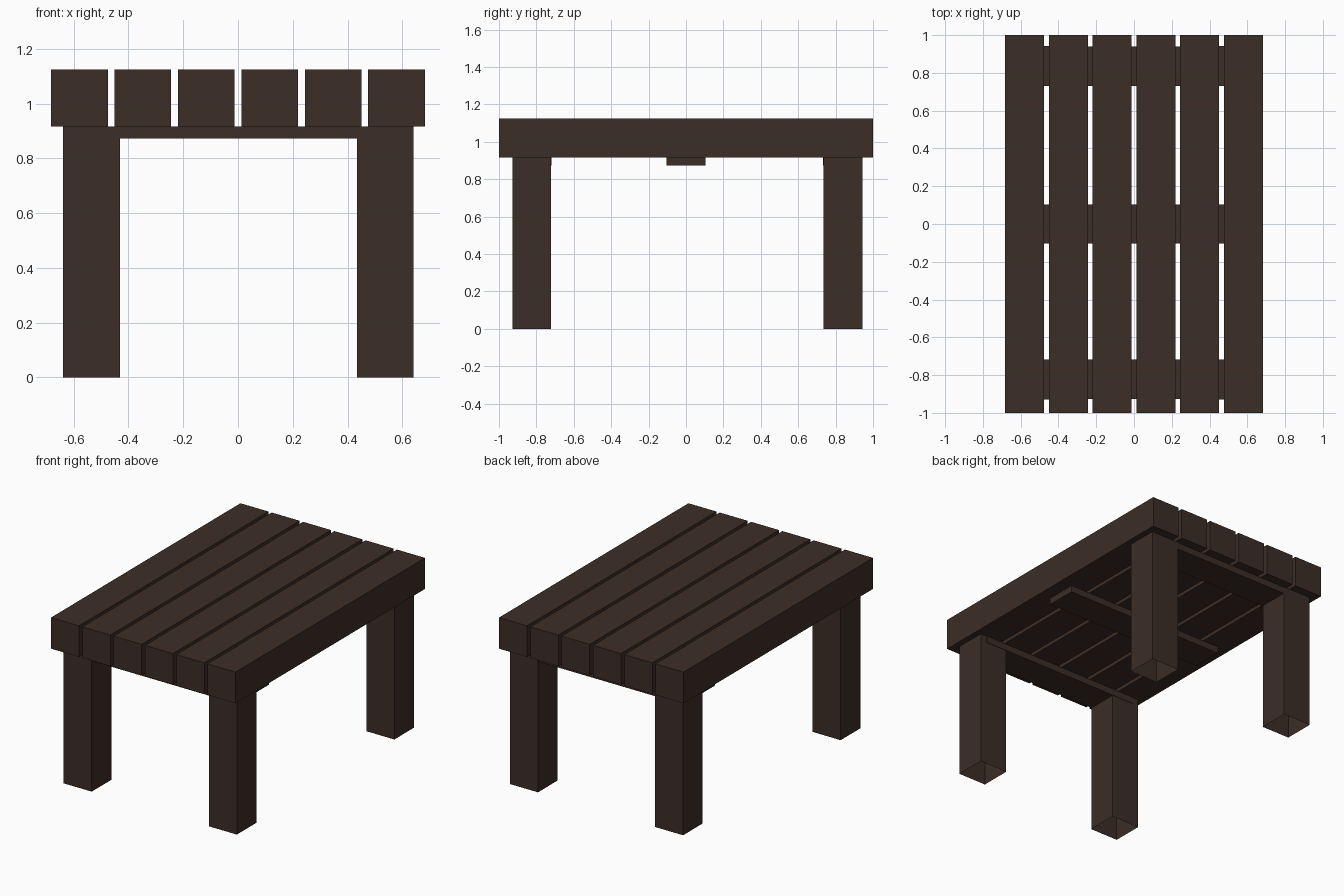
import bpy, bmesh

if "Cube" in bpy.data.objects:
    bpy.data.objects.remove(bpy.data.objects["Cube"])

wood = bpy.data.materials.new("dark_wood")
wood.diffuse_color = (0.045, 0.027, 0.019, 1)
wood.use_nodes = True
wood.node_tree.nodes["Principled BSDF"].inputs["Base Color"].default_value = wood.diffuse_color

W = 0.207            # shared timber width
TOP_Z = 0.916        # underside of the planks


def box(name, center, size, open_bottom=False):
    bm = bmesh.new()
    bmesh.ops.create_cube(bm, size=1)
    bmesh.ops.scale(bm, vec=size, verts=bm.verts)
    if open_bottom:
        bm.normal_update()
        low = [f for f in bm.faces if f.normal.z < -0.5]
        bmesh.ops.delete(bm, geom=low, context='FACES_ONLY')
    mesh = bpy.data.meshes.new(name)
    bm.to_mesh(mesh)
    bm.free()
    mesh.materials.append(wood)
    obj = bpy.data.objects.new(name, mesh)
    obj.location = center
    bpy.context.collection.objects.link(obj)
    return obj


# Six long table-top planks
for i in range(6):
    box(f"top_plank_{i + 1}", ((i - 2.5) * 0.2315, 0, TOP_Z + 0.104), (W, 2, 0.208))

# Thin cross battens under the planks
for name, y in (("front", -0.822), ("middle", 0), ("back", 0.835)):
    box(f"{name}_batten", (0, y, TOP_Z - 0.022), (1.19, W, 0.044))

# Four square legs, open at the foot
for side, x in (("left", -0.535), ("right", 0.538)):
    for end, y in (("front", -0.825), ("back", 0.839)):
        box(f"{end}_{side}_leg", (x, y, TOP_Z / 2), (W, W, TOP_Z), open_bottom=True)
